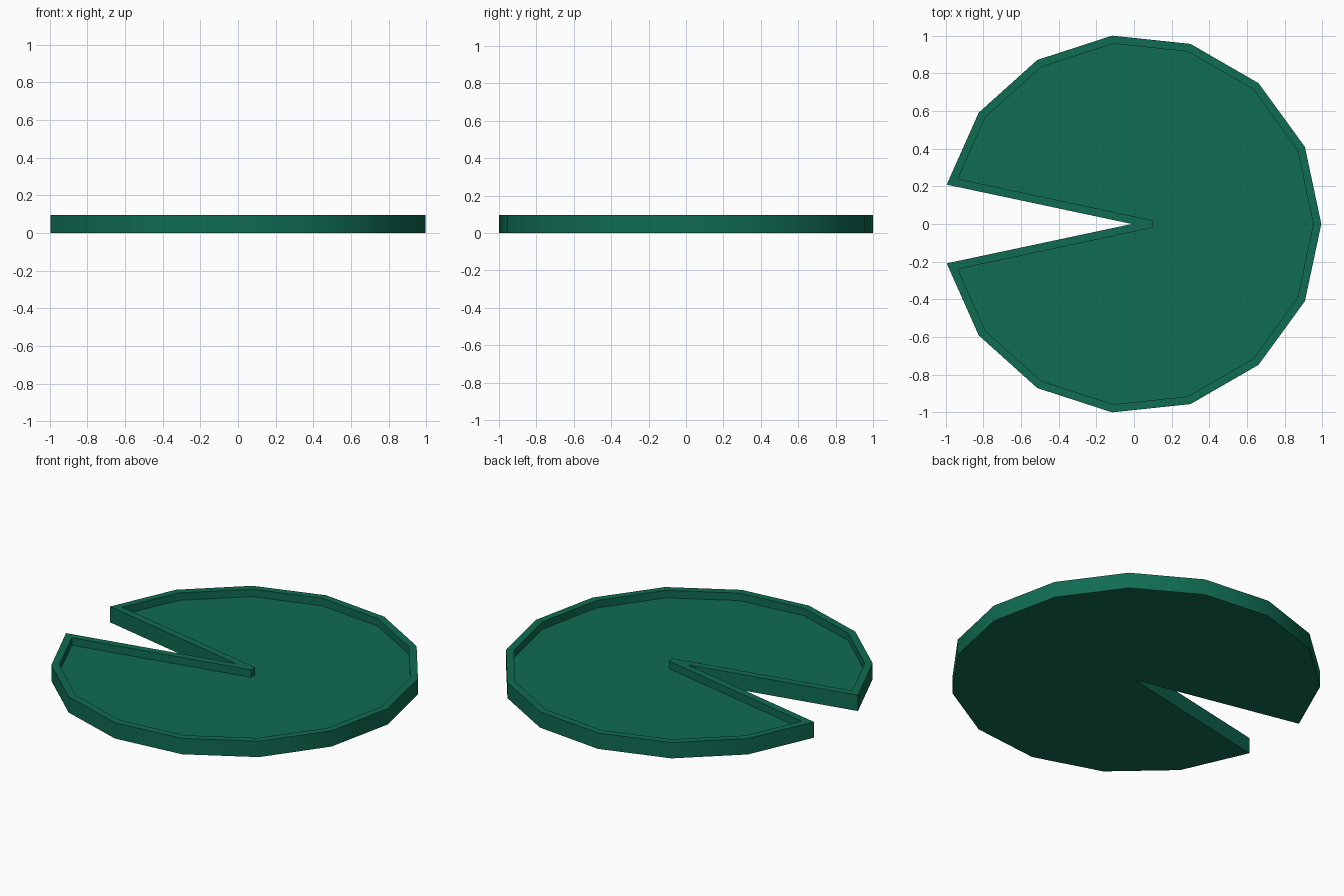
import bpy, bmesh
from math import radians, sin, cos
from mathutils import Vector, Matrix

cube = bpy.data.objects.get("Cube")
if cube:
    bpy.data.objects.remove(cube)

SIDES = 15
STEP = radians(360 / SIDES)
HALF = STEP / 2            # half of the notch angle as well
RADIUS, HEIGHT, FLOOR = 1.005, 0.095, 0.05
RIM, TIP = 0.042, 0.111    # rim width, blunt end of the rim at the notch
SHIFT = -0.011


def polar(radius, angle):
    return Vector((radius * cos(angle), radius * sin(angle)))


def mirrored(p):
    return Vector((p.x, -p.y))


# Outer outline: a polygon with one side replaced by a notch to the centre
angles = [STEP * i for i in range(-7, 8)]
centre = Vector((0, 0))
outer = [centre] + [polar(RADIUS, a) for a in angles] + [centre]

# Inner outline: the same shape moved in by the rim width
apothem = RADIUS * cos(HALF) - RIM
ends = Matrix((polar(1, 6.5 * STEP), polar(1, 7 * STEP - radians(90))))
corner = ends.inverted() @ Vector((apothem, RIM))
tip = Vector((TIP, (RIM - TIP * sin(HALF)) / cos(HALF)))
inner = ([mirrored(tip), mirrored(corner)]
         + [polar(apothem / cos(HALF), a) for a in angles[1:-1]]
         + [corner, tip])

# Pad: base, outer wall, rim top, inner wall and sunken floor
bm = bmesh.new()
rings = [[bm.verts.new((p.x + SHIFT, p.y, z)) for p in outline]
         for outline, z in ((outer, 0), (outer, HEIGHT), (inner, HEIGHT), (inner, FLOOR))]
for low, high in zip(rings, rings[1:]):
    for i in range(len(low)):
        j = (i + 1) % len(low)
        bm.faces.new((low[i], low[j], high[j], high[i]))
bm.faces.new(rings[0][::-1])
bm.faces.new(rings[-1])
bmesh.ops.remove_doubles(bm, verts=bm.verts[:], dist=0.0005)
bmesh.ops.recalc_face_normals(bm, faces=bm.faces[:])
mesh = bpy.data.meshes.new("lily_pad")
bm.to_mesh(mesh)
bm.free()
pad = bpy.data.objects.new("lily_pad", mesh)
bpy.context.collection.objects.link(pad)

# Deep green leaf colour
green = bpy.data.materials.new("leaf_green")
green.use_nodes = True
colour = (0.005, 0.15, 0.085, 1)
green.diffuse_color = colour
green.node_tree.nodes["Principled BSDF"].inputs["Base Color"].default_value = colour
mesh.materials.append(green)

bpy.ops.object.select_all(action='DESELECT')
pad.select_set(True)
bpy.context.view_layer.objects.active = pad
bpy.ops.object.shade_smooth_by_angle(angle=radians(30))
